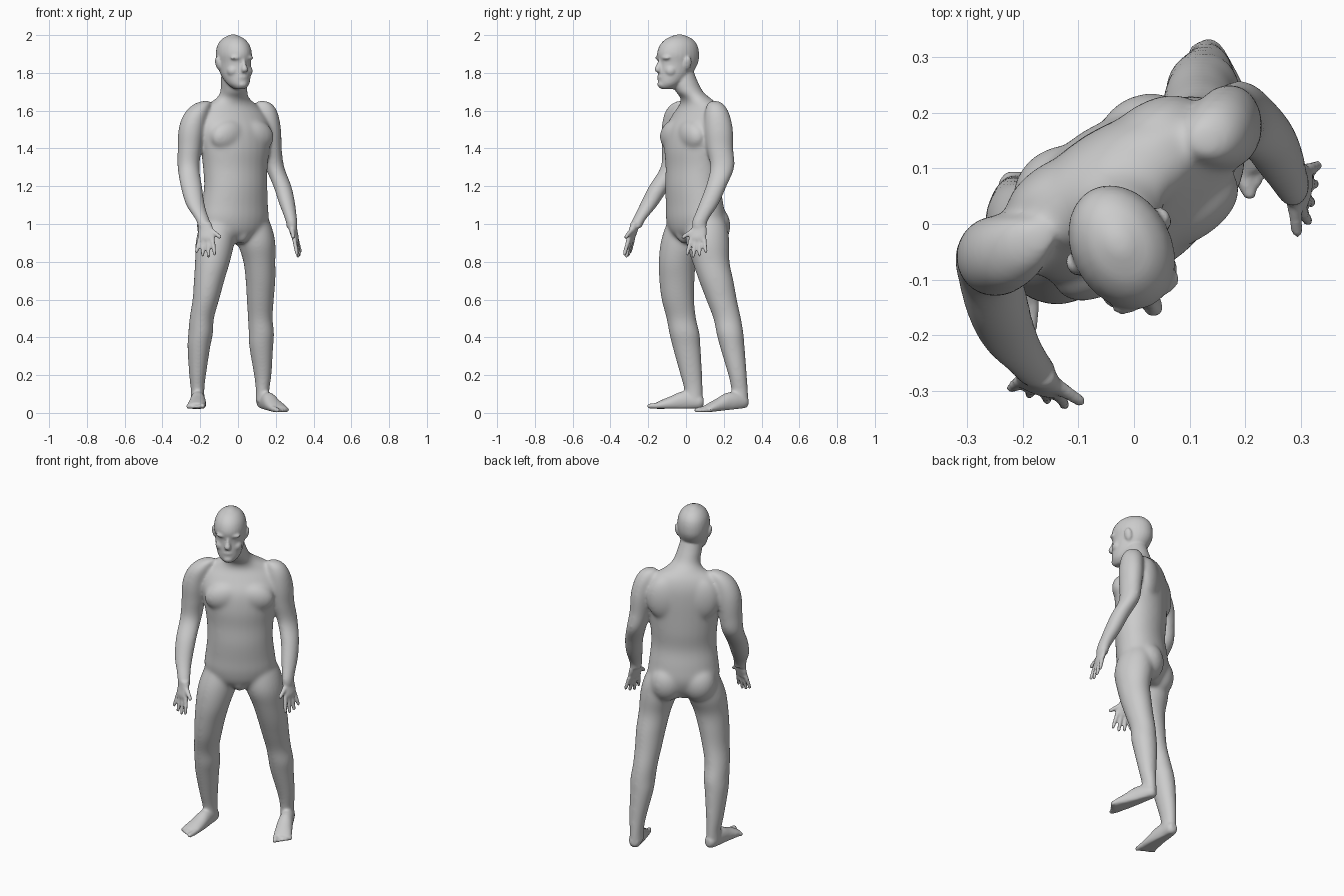
import bpy, bmesh, math
from mathutils import Matrix, Vector

bm = bmesh.new()
SEG = 28


def frame(x, y, z, deg):
    return Matrix.Translation((x, y, z)) @ Matrix.Rotation(math.radians(deg), 4, 'Z')


def spline(rows, steps=5):
    out = []
    for i in range(len(rows) - 1):
        a, b, c, d = (rows[max(0, min(len(rows) - 1, i + k))] for k in (-1, 0, 1, 2))
        for s in range(steps):
            t = s / steps
            out.append([0.5 * (2 * q + (r - p) * t + (2 * p - 5 * q + 4 * r - w) * t * t
                               + (3 * q - p - 3 * r + w) * t ** 3)
                        for p, q, r, w in zip(a, b, c, d)])
    return out + [list(rows[-1])]


def loft(rows, mat=Matrix(), floor=None, grow=0.0):
    """Elliptical rings (x, y, z, rx, ry) skinned into a closed tube."""
    rings = []
    for x, y, z, rx, ry in spline(rows):
        ring = []
        for k in range(SEG):
            a = 2 * math.pi * k / SEG
            py = y + (ry + grow) * math.sin(a)
            if floor is not None:
                py = max(py, floor)
            ring.append(bm.verts.new(mat @ Vector((x + (rx + grow) * math.cos(a), py, z))))
        rings.append(ring)
    for r0, r1 in zip(rings, rings[1:]):
        for k in range(SEG):
            j = (k + 1) % SEG
            bm.faces.new((r0[k], r0[j], r1[j], r1[k]))
    bm.faces.new(rings[0][::-1])
    bm.faces.new(rings[-1])


def ball(c, r, mat=Matrix(), tilt=0):
    m = (mat @ Matrix.Translation(c) @ Matrix.Rotation(math.radians(tilt), 4, 'Y')
         @ Matrix.Diagonal((*r, 1)))
    bmesh.ops.create_icosphere(bm, subdivisions=3, radius=1, matrix=m)


def digit(a, b, r, mat):
    """Finger or toe as a chain of overlapping balls."""
    a, b = Vector(a), Vector(b)
    for i in range(13):
        bmesh.ops.create_icosphere(bm, subdivisions=2, radius=r * (1 - 0.2 * i / 12),
                                   matrix=mat @ Matrix.Translation(a.lerp(b, i / 12)))


# torso and neck
body = frame(-0.02, 0.05, 0, 32)
loft([(0, .01, .9, .06, .07), (0, .0, .95, .16, .115), (0, 0, 1.02, .196, .136),
      (0, -.005, 1.1, .19, .136), (0, -.015, 1.2, .18, .132), (0, -.01, 1.3, .184, .134),
      (0, -.01, 1.4, .198, .137), (0, -.002, 1.5, .212, .130), (0, .015, 1.57, .2, .108),
      (0, .022, 1.625, .155, .084), (-.005, .005, 1.665, .095, .074), (-.018, -.026, 1.7, .073, .073),
      (-.034, -.048, 1.76, .066, .069), (-.046, -.06, 1.82, .06, .062)], body)
ball((0, -.066, .945), (.042, .048, .05), body)
for s in (-1, 1):
    ball((s * .088, -.082, 1.47), (.105, .058, .08), body, s * 15)    # chest
    ball((s * .088, .06, .99), (.095, .086, .11), body)               # buttock
    ball((s * .10, .07, 1.5), (.10, .055, .13), body)                 # shoulder blade
    ball((s * .08, .032, 1.625), (.12, .05, .036), body, s * 20)      # neck slope

# head and face
head = frame(-0.022, -0.042, 0, 28)
loft([(0, -.066, 1.714, .028, .038), (0, -.05, 1.742, .057, .064), (0, -.022, 1.79, .075, .092),
      (0, 0, 1.85, .084, .110), (0, .0, 1.9, .089, .117), (0, .003, 1.945, .08, .105),
      (0, .006, 1.977, .058, .077), (0, .008, 1.995, .03, .04), (0, .008, 2.003, .012, .015)], head)
loft([(0, -.104, 1.875, .009, .010), (0, -.113, 1.845, .011, .014), (0, -.121, 1.82, .018, .019),
      (0, -.115, 1.804, .015, .015)], head)
ball((0, -.102, 1.738), (.026, .018, .02), head)                      # chin
ball((0, -.101, 1.777), (.030, .017, .018), head)                     # mouth
for s in (-1, 1):
    ball((s * .032, -.092, 1.88), (.036, .021, .013), head)           # brow
    ball((s * .040, -.066, 1.81), (.034, .034, .032), head)           # cheek
    ball((s * .088, .012, 1.85), (.013, .022, .037), head, s * 14)    # ear

# arms
loft([(-.165, -.022, 1.652, .02, .02), (-.19, -.034, 1.635, .042, .042), (-.217, -.048, 1.595, .058, .06),
      (-.238, -.055, 1.54, .065, .068), (-.249, -.058, 1.48, .066, .07),
      (-.256, -.06, 1.4, .061, .065), (-.262, -.072, 1.3, .056, .06), (-.247, -.14, 1.2, .055, .054),
      (-.225, -.198, 1.1, .048, .046), (-.187, -.25, 1.02, .034, .032),
      (-.175, -.265, .98, .032, .026)], grow=.003)
loft([(.125, .148, 1.652, .02, .02), (.138, .155, 1.635, .042, .042), (.15, .163, 1.595, .056, .06),
      (.162, .17, 1.54, .058, .07), (.169, .175, 1.48, .058, .073),
      (.176, .18, 1.4, .053, .068), (.195, .192, 1.3, .048, .062), (.235, .16, 1.2, .046, .053),
      (.262, .118, 1.1, .040, .05), (.282, .076, 1.02, .028, .038),
      (.286, .07, .98, .025, .034)], grow=.003)

# hands
for mat, s in ((frame(-.172, -.268, 1.0, -18), 1), (frame(.284, .075, 1.0, -100), -1)):
    loft([(0, 0, .01, .030, .024), (.006, -.01 * s, -.035, .043, .021),
          (.010, -.02 * s, -.07, .046, .018), (.010, -.023 * s, -.09, .042, .013)], mat)
    for i, length in enumerate((.073, .085, .078, .06)):
        x = .036 - .024 * i
        digit((x + .01, -.022 * s, -.08),
              (x * 1.4 + .013, -.04 * s, -.085 - length), .013, mat)
    digit((.03, -.008 * s, -.03), (.086, -.024 * s, -.068), .0145, mat)

# legs
loft([(-.1, .01, 1.09, .06, .07), (-.108, -.0, .99, .092, .105), (-.122, -.02, .9, .10, .112),
      (-.135, -.045, .8, .09, .097),
      (-.153, -.048, .7, .078, .091), (-.17, -.043, .6, .068, .084), (-.192, -.025, .5, .062, .076),
      (-.198, -.008, .42, .063, .078), (-.207, .003, .35, .058, .072), (-.214, .028, .2, .042, .056),
      (-.214, .04, .12, .033, .046), (-.213, .04, .06, .034, .045)], grow=.003)
loft([(.07, .1, 1.09, .06, .07), (.084, .11, .99, .09, .105), (.098, .115, .9, .096, .112),
      (.113, .132, .8, .082, .096),
      (.119, .16, .7, .076, .089), (.118, .188, .6, .069, .079), (.118, .218, .5, .063, .071),
      (.124, .233, .42, .065, .069), (.123, .245, .35, .061, .063), (.131, .273, .2, .044, .047),
      (.13, .284, .12, .033, .041), (.13, .286, .06, .033, .041)], grow=.003)

# feet
for heel, fwd, inner in (((-.21, .094, .024), (-.04, -1, -.01), 1),
                         ((.117, .329, .028), (.42, -.9, -.1), -1)):
    f = Vector(fwd).normalized()
    side = Vector((0, 0, 1)).cross(f).normalized() * inner
    up = f.cross(side) * inner
    mat = Matrix((side, up, f)).transposed().to_4x4()
    mat.translation = heel
    loft([(0, .035, .0, .018, .02), (0, .035, .02, .032, .038), (0, .04, .07, .037, .05),
          (.002, .038, .12, .041, .052), (.002, .028, .17, .046, .040), (0, .02, .22, .050, .028),
          (0, .014, .255, .047, .018)], mat, 0.0)
    for i in range(5):
        r = .017 if i == 0 else .0125
        x = .034 - .0195 * i
        digit((x, r, .24), (x, r * .9, .286 - .010 * i), r, mat)

# fuse all parts into one skin
bmesh.ops.recalc_face_normals(bm, faces=bm.faces)
raw = bpy.data.meshes.new("parts")
bm.to_mesh(raw)
bm.free()
obj = bpy.data.objects.new("human_body", raw)
bpy.context.collection.objects.link(obj)
rm = obj.modifiers.new("fuse", 'REMESH')
rm.mode = 'VOXEL'
rm.voxel_size = 0.006
rm.use_smooth_shade = True
skin = bpy.data.meshes.new_from_object(obj.evaluated_get(bpy.context.evaluated_depsgraph_get()))
obj.modifiers.clear()
obj.data = skin

# soften strongly on trunk and limbs, lightly on face, hands and feet
trunk = obj.vertex_groups.new(name="trunk")
hands = [Vector((-.15, -.3, .91)), Vector((.29, .06, .91))]
for v in skin.vertices:
    w = min(1, max(0, (1.74 - v.co.z) / .06)) * min(1, max(0, (v.co.z - .08) / .1))
    w *= min(1, max(0, (min((v.co - h).length for h in hands) - .11) / .06))
    if w > 0:
        trunk.add([v.index], w, 'REPLACE')
for name, group, count in (("blend_trunk", "trunk", 50), ("soften_all", "", 7)):
    sm = obj.modifiers.new(name, 'SMOOTH')
    sm.factor = 0.5
    sm.iterations = count
    sm.vertex_group = group
